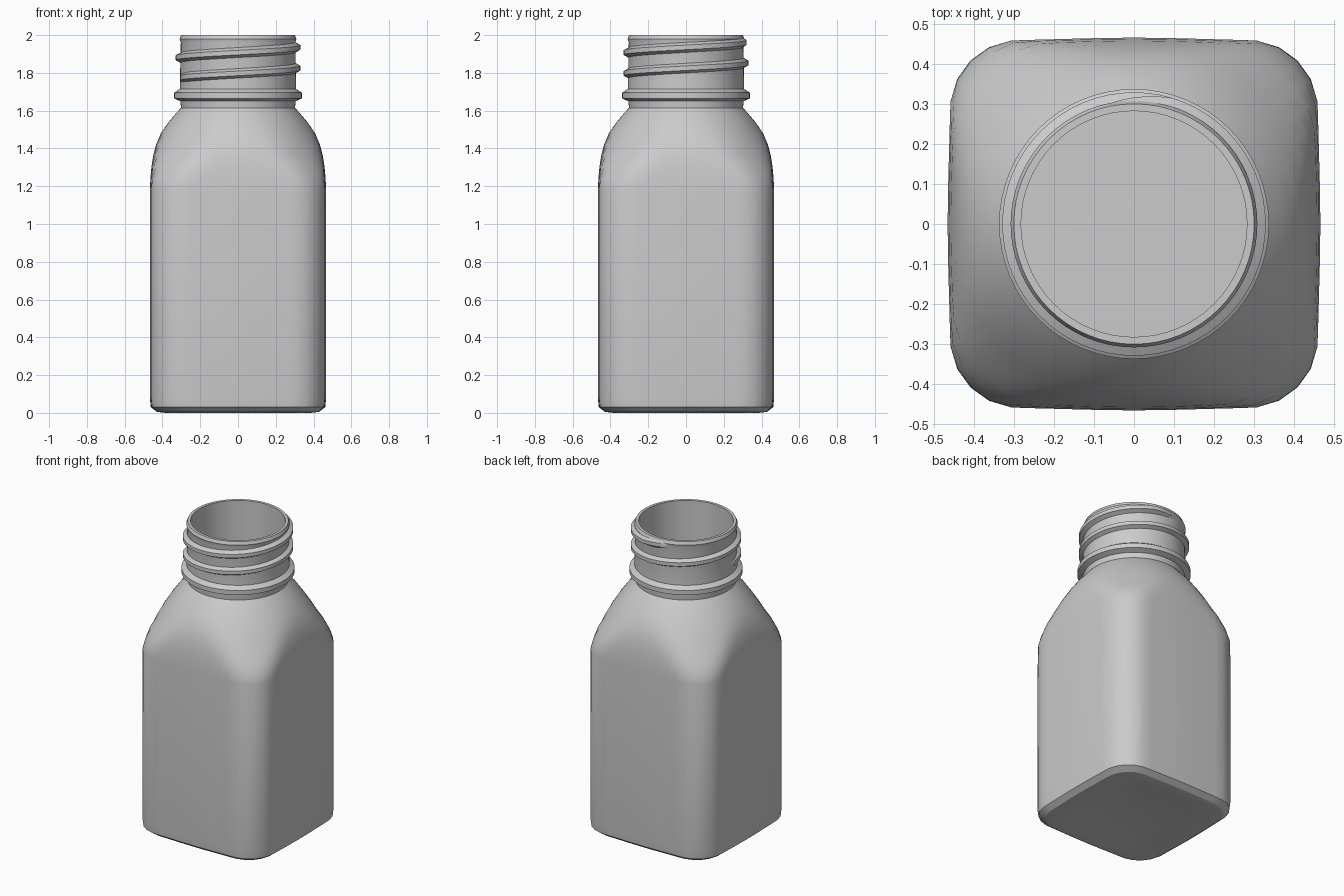
import bpy, bmesh
from math import sin, cos, pi, sqrt, tau

if "Cube" in bpy.data.objects:
    bpy.data.objects.remove(bpy.data.objects["Cube"])

SEG = 64


def section_radius(a, w, cap):
    """Rounded square of half-width w, softly trimmed by a circle of radius cap."""
    c, s = sorted((abs(cos(a)), abs(sin(a))), reverse=True)
    r = 0.37 * w
    k = w - r
    if w * s / c <= k:
        rad = w / c
    else:
        b = k * (c + s)
        rad = b + sqrt(max(0, b * b - 2 * k * k + r * r))
    rad *= 1 + 0.008 * cos(4 * a)          # slightly bowed panels
    return (rad ** -50 + cap ** -50) ** (-1 / 50)


def finish(bm, name):
    bmesh.ops.recalc_face_normals(bm, faces=bm.faces)
    me = bpy.data.meshes.new(name)
    bm.to_mesh(me)
    bm.free()
    ob = bpy.data.objects.new(name, me)
    bpy.context.collection.objects.link(ob)
    bpy.ops.object.select_all(action='DESELECT')
    ob.select_set(True)
    bpy.context.view_layer.objects.active = ob
    bpy.ops.object.shade_smooth_by_angle(angle=pi / 7)


def skin(bm, rings):
    """Join successive closed rings and cap both ends."""
    n = len(rings[0])
    for a, b in zip(rings, rings[1:]):
        for i in range(n):
            j = (i + 1) % n
            bm.faces.new((a[i], a[j], b[j], b[i]))
    bm.faces.new(rings[0])
    bm.faces.new(rings[-1])


# Outer shell: (height, square half-width, circular trim radius)
outer = [
    (0.025, 0.25, 9), (0.0, 0.38, 9), (0.005, 0.425, 9), (0.03, 0.458, 9), (0.08, 0.463, 9),
    (1.18, 0.463, 0.60), (1.24, 0.460, 0.56), (1.30, 0.455, 0.525),
    (1.36, 0.446, 0.485), (1.42, 0.432, 0.45), (1.48, 0.42, 0.41),
    (1.54, 0.41, 0.367), (1.59, 0.38, 0.325), (1.615, 1, 0.302),
    # neck, its bead and the rim
    (1.65, 1, 0.305), (1.665, 1, 0.338), (1.695, 1, 0.338), (1.715, 1, 0.308),
    (1.96, 1, 0.303), (1.98, 1, 0.309), (2.0, 1, 0.301),
]
# Inner wall, from the rim down to the floor
inner = [
    (2.0, 1, 0.283), (1.60, 1, 0.283), (1.53, 1, 0.35), (1.42, 0.412, 0.43),
    (1.30, 0.435, 0.505), (1.18, 0.443, 0.575), (0.09, 0.443, 9), (0.05, 0.41, 9),
    (0.055, 0.25, 9),
]

bm = bmesh.new()
rings = []
for z, w, cap in outer + inner:
    ring = []
    for i in range(SEG):
        a = tau * i / SEG
        r = section_radius(a, w, cap)
        ring.append(bm.verts.new((r * cos(a), r * sin(a), z)))
    rings.append(ring)
skin(bm, rings)
finish(bm, "bottle_body")

# Screw thread: tapered ridge swept around the neck
bm = bmesh.new()
turns, pitch, z0 = 1.8, 0.11, 1.77
steps = int(turns * SEG)
rings = []
for i in range(steps + 1):
    a = pi + tau * i / SEG
    z = z0 + pitch * i / SEG
    h = 0.026 * min(1, i / 6, (steps - i) / 6)
    rings.append([bm.verts.new((r * cos(a), r * sin(a), z + dz)) for r, dz in
                  ((0.298, -0.03), (0.304 + h, -0.012), (0.304 + h, 0.012), (0.298, 0.03))])
skin(bm, rings)
finish(bm, "neck_thread")
